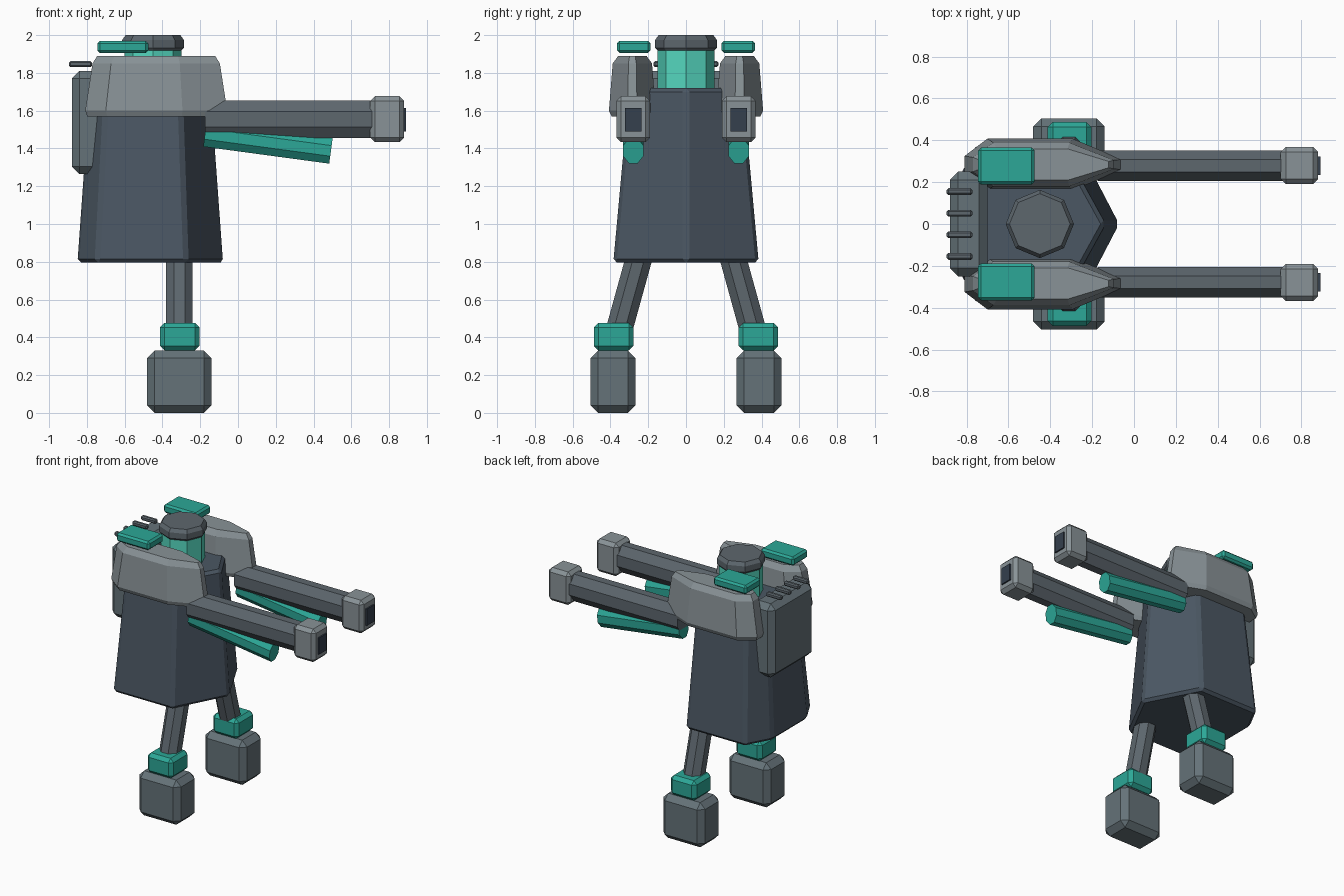
import bpy, bmesh, math
from mathutils import Vector

if "Cube" in bpy.data.objects:
    bpy.data.objects.remove(bpy.data.objects["Cube"])


def material(name, rgb):
    m = bpy.data.materials.new(name)
    m.diffuse_color = (*rgb, 1)
    m.use_nodes = True
    m.node_tree.nodes["Principled BSDF"].inputs["Base Color"].default_value = m.diffuse_color
    return m


HULL = material("hull", (0.07, 0.095, 0.125))
STEEL = material("steel", (0.11, 0.135, 0.155))
PLATE = material("plate", (0.25, 0.29, 0.31))
GREY = material("mid_grey", (0.13, 0.17, 0.19))
TEAL = material("teal", (0.025, 0.39, 0.31))
GLOW = material("light_teal", (0.09, 0.68, 0.52))
DARK = material("dark", (0.035, 0.05, 0.075))


def finish(name, bm, mat, bevel=0):
    bmesh.ops.recalc_face_normals(bm, faces=bm.faces)
    me = bpy.data.meshes.new(name)
    bm.to_mesh(me)
    bm.free()
    me.materials.append(mat)
    ob = bpy.data.objects.new(name, me)
    bpy.context.collection.objects.link(ob)
    if bevel:
        mod = ob.modifiers.new("bevel", 'BEVEL')
        mod.width, mod.segments = bevel, 1
        mod.limit_method = 'ANGLE'
        mod.angle_limit = math.radians(20)
    return ob


def box(name, lo, hi, mat, bevel=0):
    bm = bmesh.new()
    bmesh.ops.create_cube(bm, size=1)
    for v in bm.verts:
        v.co = [(a + b) / 2 + c * (b - a) for a, b, c in zip(lo, hi, v.co)]
    return finish(name, bm, mat, bevel)


def loft(name, outline, levels, mat, centre=(0, 0), bevel=0):
    """Stack scaled copies of an outline; levels are (z, x scale, y scale)."""
    bm = bmesh.new()
    rings = [[bm.verts.new((centre[0] + x * sx, centre[1] + y * sy, z)) for x, y in outline]
             for z, sx, sy in levels]
    n = len(outline)
    for a, b in zip(rings, rings[1:]):
        for i in range(n):
            j = (i + 1) % n
            bm.faces.new((a[i], a[j], b[j], b[i]))
    bm.faces.new(rings[0])
    bm.faces.new(rings[-1])
    return finish(name, bm, mat, bevel)


def rod(name, p, q, mat, ry, rz):
    """Flat-sided octagonal bar; ry and rz are its half width across flats."""
    d = Vector(q) - Vector(p)
    k = 1 / math.cos(math.pi / 8)
    ring = [(rz * k * math.cos(math.pi * (i + .5) / 4),
             ry * k * math.sin(math.pi * (i + .5) / 4)) for i in range(8)]
    ob = loft(name, ring, [(0, 1, 1), (d.length, 1, 1)], mat)
    ob.rotation_mode = 'QUATERNION'
    ob.rotation_quaternion = Vector((0, 0, 1)).rotation_difference(d)
    ob.location = p
    return ob


octagon = [(math.cos(i * math.pi / 4), math.sin(i * math.pi / 4)) for i in range(8)]

# Body, neck and head cap
loft("body", [(-.39, -.2), (-.29, -.385), (.19, -.385), (.39, 0), (.19, .385), (-.29, .385), (-.39, .2)],
     [(.795, 1, 1), (1.72, .83, .78)], HULL, (-.46, 0), .02)
loft("neck", octagon, [(1.68, .15, .15), (1.93, .15, .15)], GLOW, (-.45, 0))
loft("head_cap", octagon, [(1.912, .145, .145), (1.932, .163, .163), (1.975, .163, .163), (2, .145, .145)],
     STEEL, (-.45, 0))

# Backpack with its fins
box("backpack", (-.88, -.25, 1.265), (-.70, .25, 1.81), GREY, .04)
for i in range(4):
    y = -.155 + i * .1033
    box(f"backpack_fin_{i + 1}", (-.895, y - .016, 1.83), (-.772, y + .016, 1.862), STEEL, .008)

shoulder_plan = [(-1, -.33), (-.71, -1), (.37, -1), (1, -.2), (1, .2), (.37, 1), (-.71, 1), (-1, .33)]

for s, side in ((-1, "front"), (1, "back")):
    def pair(name, x, y, z, mat, bevel=0):
        ys = sorted((s * y[0], s * y[1]))
        return box(f"{side}_{name}", (x[0], ys[0], z[0]), (x[1], ys[1], z[1]), mat, bevel)

    # Leg, cuff and foot
    rod(f"{side}_leg", (-.31, s * .235, .87), (-.31, s * .357, .428), STEEL, .07, .07)
    pair("cuff", (-.413, -.203), (.278, .488), (.33, .477), TEAL, .025)
    pair("foot", (-.482, -.14), (.267, .505), (0, .33), GREY, .04)
    # Shoulder plate and its pad
    loft(f"{side}_shoulder", shoulder_plan,
         [(1.57, .365, .11), (1.60, .376, .124), (1.85, .337, .104), (1.89, .312, .075)],
         PLATE, (-.433, s * .284))
    pair("shoulder_pad", (-.745, -.475), (.188, .365), (1.905, 1.97), TEAL, .014)
    # Arm barrel, muzzle and under-rod
    rod(f"{side}_barrel", (-.175, s * .279, 1.555), (.74, s * .279, 1.555), STEEL, .073, .1)
    pair("muzzle", (.70, .88), (.19, .368), (1.433, 1.677), PLATE, .025)
    pair("muzzle_opening", (.86, .89), (.235, .323), (1.49, 1.613), DARK)
    rod(f"{side}_under_rod", (-.175, s * .279, 1.477), (.492, s * .279, 1.387), TEAL, .054, .068)
